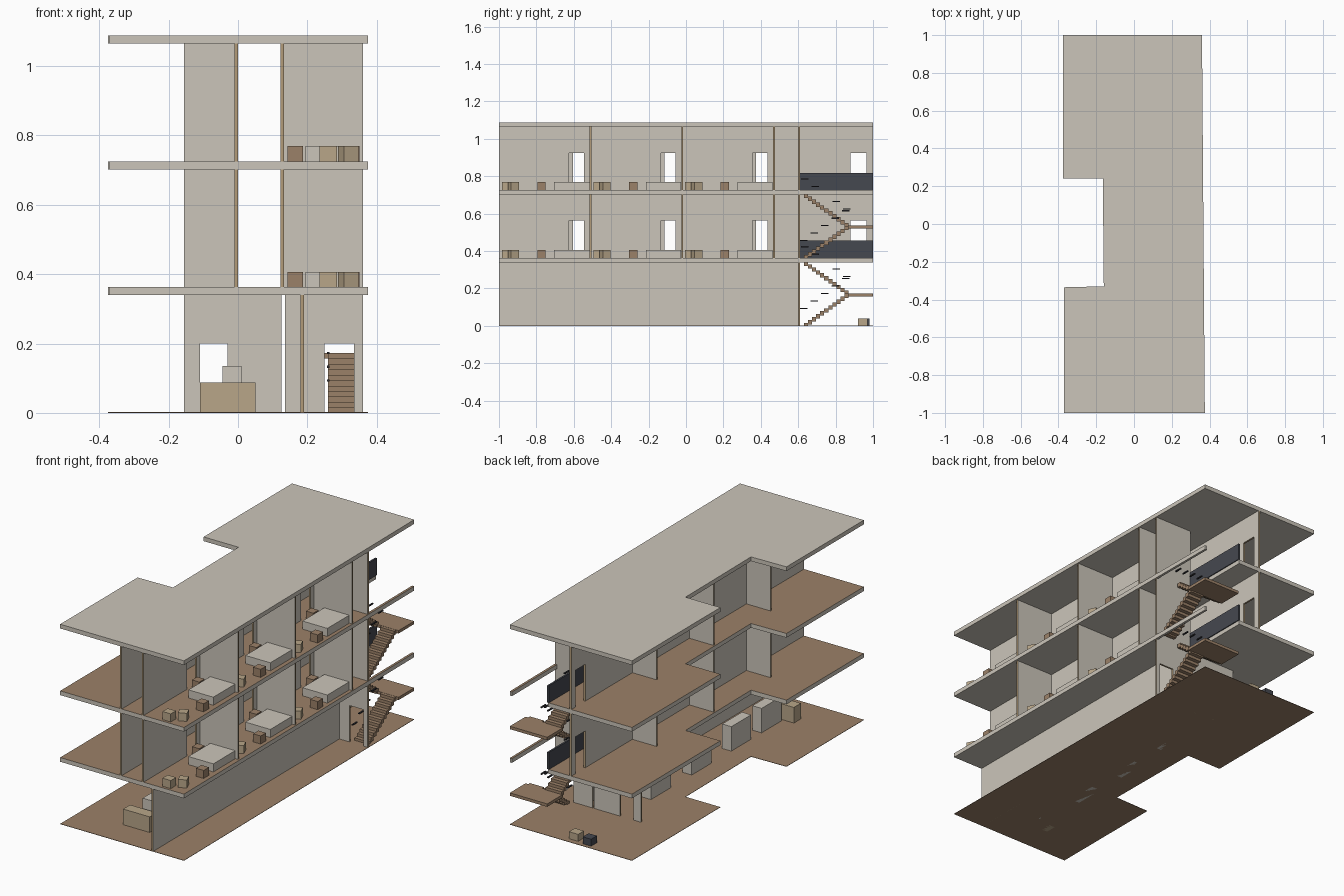
import bpy
import bmesh
from mathutils import Matrix, Vector

default_cube = bpy.data.objects.get("Cube")
if default_cube:
    bpy.data.objects.remove(default_cube, do_unlink=True)


def make_material(name, red, green, blue):
    material = bpy.data.materials.new(name)
    material.use_nodes = True
    colour = (red, green, blue, 1)
    material.diffuse_color = colour
    material.node_tree.nodes["Principled BSDF"].inputs["Base Color"].default_value = colour
    return material


plaster = make_material("warm grey plaster", .6, .56, .49)
floor_wood = make_material("brown floor wood", .33, .22, .14)
edge_wood = make_material("tan edge wood", .45, .33, .19)
tan_wood = make_material("light tan wood", .48, .38, .25)
charcoal = make_material("charcoal panel", .06, .065, .08)
black_metal = make_material("black metal", .03, .03, .035)


def finish(name, mesh_builder, *materials):
    mesh = bpy.data.meshes.new(name)
    bmesh.ops.recalc_face_normals(mesh_builder, faces=mesh_builder.faces)
    mesh_builder.to_mesh(mesh)
    mesh_builder.free()
    for material in materials:
        mesh.materials.append(material)
    thing = bpy.data.objects.new(name, mesh)
    bpy.context.collection.objects.link(thing)
    return thing


def box(name, low, high, material, turn=0):
    low, high = Vector(low), Vector(high)
    builder = bmesh.new()
    bmesh.ops.create_cube(builder, size=1, matrix=Matrix.Diagonal((high - low).to_4d()))
    thing = finish(name, builder, material)
    thing.location = (low + high) / 2
    thing.rotation_euler.z = turn
    return thing


def prism(name, points, offset, rule, *materials):
    """Extrude a flat outline; rule picks a material index from each face."""
    builder = bmesh.new()
    face = builder.faces.new([builder.verts.new(point) for point in points])
    grown = bmesh.ops.extrude_face_region(builder, geom=[face], use_keep_orig=True)
    moved = [item for item in grown["geom"] if isinstance(item, bmesh.types.BMVert)]
    bmesh.ops.translate(builder, verts=moved, vec=offset)
    bmesh.ops.recalc_face_normals(builder, faces=builder.faces)
    for face in builder.faces:
        face.normal_update()
        face.material_index = rule(face)
    return finish(name, builder, *materials)


def slab(name, outline, bottom, top, top_index):
    points = [(x, y, bottom) for x, y in outline]
    return prism(name, points, (0, 0, top - bottom),
                 lambda face: top_index if face.normal.z > .5 else 0, plaster, floor_wood)


THICK = .01
DOOR_HEIGHT = .2


def wall(name, axis, place, start, end, bottom, top, doors=()):
    """Wall running along x or y, with doorways and wooden end grain."""
    profile = [(start, bottom)]
    for left, right in doors:
        head = bottom + DOOR_HEIGHT
        profile += [(left, bottom), (left, head), (right, head), (right, bottom)]
    profile += [(end, bottom), (end, top), (start, top)]
    if axis == "y":
        points = [(place, along, z) for along, z in profile]
        offset = Vector((THICK, 0, 0))
    else:
        points = [(along, place, z) for along, z in profile]
        offset = Vector((0, THICK, 0))
    return prism(name, points, offset,
                 lambda face: 0 if abs(face.normal.dot(offset)) > THICK / 2 else 1,
                 plaster, edge_wood)


# Floor plates, with the stairwell cut out of the upper two
STOREY = .3625
PLATE = .023
notched_side = [(-.375, 1), (-.375, .24), (-.165, .24), (-.16, -.33), (-.37, -.335), (-.37, -1)]
full_outline = notched_side + [(.375, -1), (.36, 1)]
stair_outline = full_outline + [(.347, 1), (.349, .61), (.13, .61), (.13, 1)]
slab("ground_floor", full_outline, 0, .002, 1).data.materials[0] = floor_wood
slab("first_floor_slab", stair_outline, STOREY - PLATE, STOREY, 1)
slab("second_floor_slab", stair_outline, 2 * STOREY - PLATE, 2 * STOREY, 1)
slab("roof_slab", full_outline, 3 * STOREY - PLATE, 3 * STOREY, 0)

# Ground floor walls and furniture
ceiling = STOREY - PLATE
wall("ground_long_wall", "y", .18, -1, .6, 0, ceiling)
wall("ground_cross_wall_left", "x", .6, -.155, .125, 0, ceiling, [(-.11, -.03)])
wall("ground_cross_wall_right", "x", .6, .135, .36, 0, ceiling, [(.25, .335)])
box("reception_desk", (-.11, -.83, 0), (.05, -.77, .087), tan_wood)
for y in (-.67, -.41, -.07, .28):
    box("ground_cabinet", (-.045, y - .085, 0), (.01, y + .085, .135), plaster)
box("tan_crate", (-.03, .92, 0), (.025, .97, .04), tan_wood)
box("dark_crate", (-.115, .93, 0), (-.065, .98, .04), charcoal)

# Two identical upper storeys
ROOM = .49
room_starts = [-1 + ROOM * index for index in range(3)]
for level in (1, 2):
    base = level * STOREY
    top = base + STOREY - PLATE
    doors = [(y + .375, y + .455) for y in room_starts]
    wall("corridor_wall_right", "y", .122, -1, .6, base, top, doors)
    left_doors = [(a + .02, b + .005) for a, b in doors] + [(.88, .965)]
    wall("corridor_wall_left", "y", -.01, -1, 1, base, top, left_doors)
    wall("stair_wall", "x", .6, .132, .36, base, top)
    box("stairwell_panel", (.125, .61, base), (.135, 1, base + .093), charcoal)
    for y in room_starts:
        far = y + ROOM - .005
        wall("room_partition_right", "x", far, .132, .36, base, top)
        wall("room_partition_left", "x", far, -.155, -.01, base, top)
        height = base + .044
        box("bed", (.195, y + .295, base), (.345, y + .483, height), plaster)
        box("bedside_table", (.143, y + .4, base), (.187, y + .445, height), floor_wood)
        box("side_table", (.305, y + .205, base), (.35, y + .25, height), floor_wood)
        box("chair", (.235, y + .015, base), (.285, y + .06, height), tan_wood)
        box("turned_chair", (.295, y + .055, base), (.34, y + .1, height), tan_wood, .4)

# Stairs: two flights per storey around a half landing
STEPS = 11
RUN = .24 / STEPS
RISE = .172 / STEPS
for base in (0, STOREY):
    box("half_landing", (.135, .865, base + .157), (.36, 1, base + .173), floor_wood)
    for step in range(STEPS):
        near = .63 + RUN * step
        tread = base + RISE * (step + 1)
        bottom = max(base, tread - .023)
        box("lower_flight_step", (.26, near, bottom), (.345, near + RUN, tread), floor_wood)
        back = .87 - RUN * step
        tread += .172
        box("upper_flight_step", (.14, back - RUN, tread - .023),
            (.235, back, tread), floor_wood)
    # Short handrail pieces floating above each flight
    for piece in range(5):
        shift = .056 * piece
        climb = base + .09 + .04 * piece
        box("lower_rail", (.256, .61 + shift, climb), (.264, .65 + shift, climb + .006),
            black_metal)
        climb += .17
        box("upper_rail", (.23, .84 - shift, climb), (.238, .88 - shift, climb + .006),
            black_metal)
